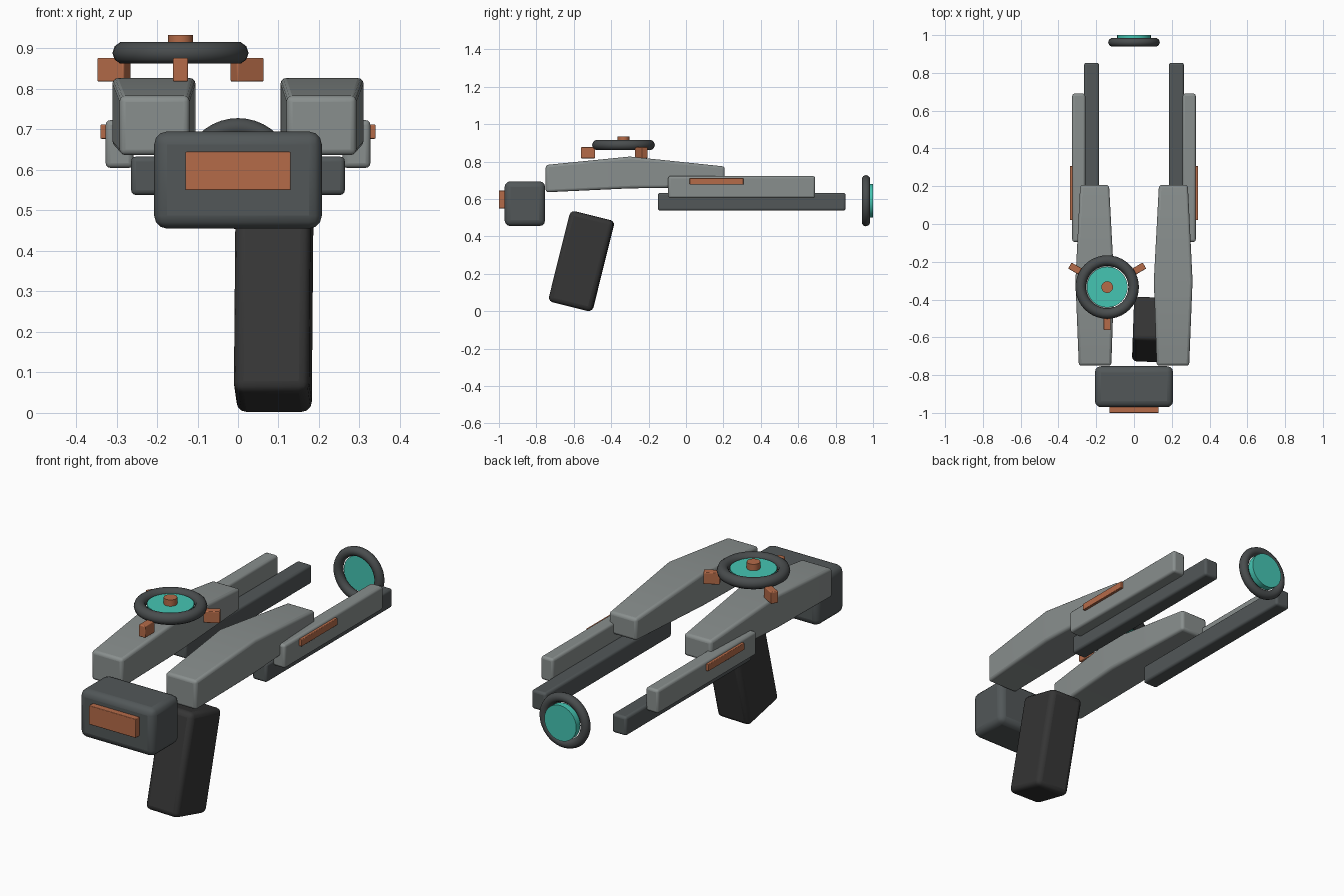
import bpy
import bmesh
import math
from mathutils import Matrix, Vector

if "Cube" in bpy.data.objects:
    bpy.data.objects.remove(bpy.data.objects["Cube"])


def material(name, rgb):
    m = bpy.data.materials.new(name)
    m.diffuse_color = (*rgb, 1)
    m.use_nodes = True
    m.node_tree.nodes["Principled BSDF"].inputs["Base Color"].default_value = m.diffuse_color
    return m


LIGHT = material("light_grey", (0.25, 0.275, 0.27))
DARK = material("dark_grey", (0.084, 0.096, 0.099))
RING = material("ring_grey", (0.066, 0.073, 0.075))
BLACK = material("grip_black", (0.036, 0.036, 0.036))
ORANGE = material("copper_orange", (0.46, 0.147, 0.066))
TEAL = material("teal", (0.06, 0.56, 0.45))


def finish(name, bm, mat, bevel=0.0, segments=3, angle=35):
    """Turn a bmesh into a named, bevelled, shaded object."""
    bmesh.ops.recalc_face_normals(bm, faces=bm.faces)
    me = bpy.data.meshes.new(name)
    bm.to_mesh(me)
    bm.free()
    me.materials.append(mat)
    ob = bpy.data.objects.new(name, me)
    bpy.context.collection.objects.link(ob)
    if bevel:
        mod = ob.modifiers.new("bevel", 'BEVEL')
        mod.width, mod.segments = bevel, segments
        mod.limit_method, mod.angle_limit = 'ANGLE', math.radians(40)
    bpy.ops.object.select_all(action='DESELECT')
    bpy.context.view_layer.objects.active = ob
    ob.select_set(True)
    bpy.ops.object.shade_smooth_by_angle(angle=math.radians(angle))
    return ob


def box(name, xr, yr, zr, mat, bevel):
    """Bevelled box given by its extents."""
    bm = bmesh.new()
    size = [r[1] - r[0] for r in (xr, yr, zr)]
    mid = [(r[0] + r[1]) / 2 for r in (xr, yr, zr)]
    bmesh.ops.create_cube(bm, size=1, matrix=Matrix.Translation(mid) @ Matrix.Diagonal((*size, 1)))
    return finish(name, bm, mat, bevel)


def mirrored(r, s):
    return tuple(sorted((r[0] * s, r[1] * s)))


def loft(name, sections, mat, bevel):
    """Rectangular tube through sections (y, x0, x1, z0, z1)."""
    bm = bmesh.new()
    rings = [[bm.verts.new(p) for p in ((x0, y, z0), (x1, y, z0), (x1, y, z1), (x0, y, z1))]
             for y, x0, x1, z0, z1 in sections]
    for a, b in zip(rings, rings[1:]):
        for i in range(4):
            j = (i + 1) % 4
            bm.faces.new((a[i], a[j], b[j], b[i]))
    bm.faces.new(rings[0])
    bm.faces.new(rings[-1])
    return finish(name, bm, mat, bevel, angle=30)


def disc(name, z0, z1, radius, mat, place, n=32):
    """Solid cylinder along local z."""
    bm = bmesh.new()
    bmesh.ops.create_cone(bm, cap_ends=True, segments=n, radius1=radius, radius2=radius,
                          depth=z1 - z0, matrix=place @ Matrix.Translation((0, 0, (z0 + z1) / 2)))
    return finish(name, bm, mat)


def ring(name, major, minor, place, n=40, m=10):
    """Torus around local z."""
    bm = bmesh.new()
    grid = []
    for i in range(n):
        a = 2 * math.pi * i / n
        row = []
        for j in range(m):
            b = 2 * math.pi * j / m
            r = major + minor * math.cos(b)
            row.append(bm.verts.new(place @ Vector((r * math.cos(a), r * math.sin(a), minor * math.sin(b)))))
        grid.append(row)
    for i in range(n):
        for j in range(m):
            k, l = (i + 1) % n, (j + 1) % m
            bm.faces.new((grid[i][j], grid[k][j], grid[k][l], grid[i][l]))
    return finish(name, bm, RING, angle=60)


# Front block and its inset panel
box("front_block", (-0.207, 0.207), (-0.97, -0.753), (0.455, 0.695), DARK, 0.032)
box("front_panel", (-0.13, 0.13), (-1.0, -0.96), (0.55, 0.645), ORANGE, 0.003)

# Tilted grip
grip = box("grip", (-0.093, 0.093), (-0.12, 0.12), (-0.25, 0.25), BLACK, 0.025)
grip.location = (0.088, -0.559, 0.268)
grip.rotation_euler = (math.radians(-14), 0, math.radians(-2))

# Paired arms, rails and side strips
for side, s in (("left", -1), ("right", 1)):
    arm = [(-0.75, 0.12, 0.292, 0.636, 0.782),
           (-0.3, 0.105, 0.31, 0.657, 0.827),
           (0.207, 0.132, 0.285, 0.664, 0.774)]
    loft(side + "_arm", [(y, *mirrored((a, b), s), z0, z1) for y, a, b, z0, z1 in arm], LIGHT, 0.014)
    box(side + "_upper_rail", mirrored((0.258, 0.327), s), (-0.095, 0.69), (0.605, 0.723), LIGHT, 0.012)
    box(side + "_lower_rail", mirrored((0.184, 0.264), s), (-0.15, 0.853), (0.538, 0.633), DARK, 0.012)
    box(side + "_strip", mirrored((0.32, 0.34), s), (0.02, 0.307), (0.677, 0.712), ORANGE, 0.003)

# Top dial: ring, lens, knob and three brackets
top = Matrix.Translation((-0.142, -0.334, 0.889))
ring("dial_ring", 0.14, 0.028, top)
disc("dial_lens", -0.012, 0.012, 0.108, TEAL, top)
disc("dial_knob", -0.01, 0.044, 0.031, ORANGE, top, 20)
for k in range(3):
    bracket = box("dial_bracket_%d" % (k + 1), (0.152, 0.228), (-0.0185, 0.0185), (-0.071, -0.012), ORANGE, 0.004)
    bracket.matrix_world = top @ Matrix.Rotation(math.radians(-90 + 120 * k), 4, 'Z')

# Rear sight: upright ring with lens
rear = Matrix.Translation((0, 0.962, 0.591)) @ Matrix.Rotation(math.radians(-90), 4, 'X')
ring("rear_ring", 0.114, 0.023, rear)
disc("rear_lens", 0.006, 0.038, 0.089, TEAL, rear)
